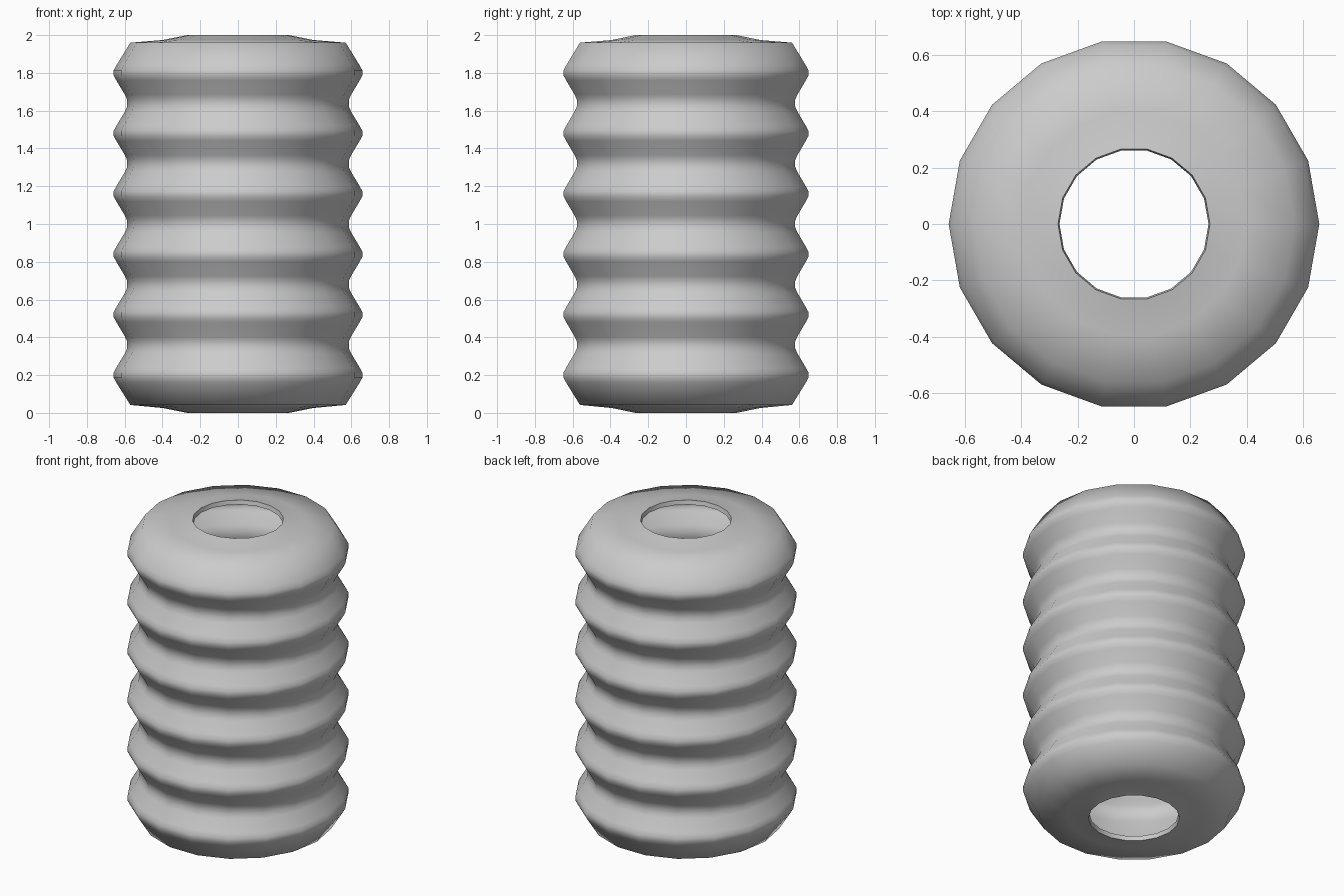
import bpy, bmesh, math

if "Cube" in bpy.data.objects:
    bpy.data.objects.remove(bpy.data.objects["Cube"])

SIDES = 18
PEAKS = [0.20, 0.52, 0.84, 1.16, 1.48, 1.80]

# Profile (radius, height): lower lip, rounded folds, upper lip
profile = [(0.27, 0.0), (0.40, 0.026), (0.57, 0.042)]
for i, z in enumerate(PEAKS):
    profile += [(0.644, z - 0.04), (0.658, z - 0.014), (0.658, z + 0.014), (0.644, z + 0.04)]
    if i < len(PEAKS) - 1:
        v = z + 0.16
        profile += [(0.599, v - 0.045), (0.587, v - 0.018), (0.587, v + 0.018), (0.599, v + 0.045)]
profile += [(0.57, 1.96), (0.40, 1.974), (0.27, 2.0)]

# Revolve the profile into an open-ended skin
bm = bmesh.new()
rings = []
for r, z in profile:
    rings.append([bm.verts.new((r * math.cos(a), r * math.sin(a), z))
                  for a in (2 * math.pi * k / SIDES for k in range(SIDES))])
for low, high in zip(rings, rings[1:]):
    for k in range(SIDES):
        n = (k + 1) % SIDES
        bm.faces.new((low[k], low[n], high[n], high[k]))
mesh = bpy.data.meshes.new("bellows")
bm.to_mesh(mesh)
bm.free()

bellows = bpy.data.objects.new("bellows", mesh)
bpy.context.collection.objects.link(bellows)
bpy.context.view_layer.objects.active = bellows
bellows.select_set(True)

# Give the skin a thin hollow wall
wall = bellows.modifiers.new("wall", 'SOLIDIFY')
wall.thickness = 0.028
wall.offset = -1
bpy.ops.object.modifier_apply(modifier=wall.name)

# Smooth folds, crisp hole rims
bpy.ops.object.shade_smooth_by_angle(angle=math.radians(70))
